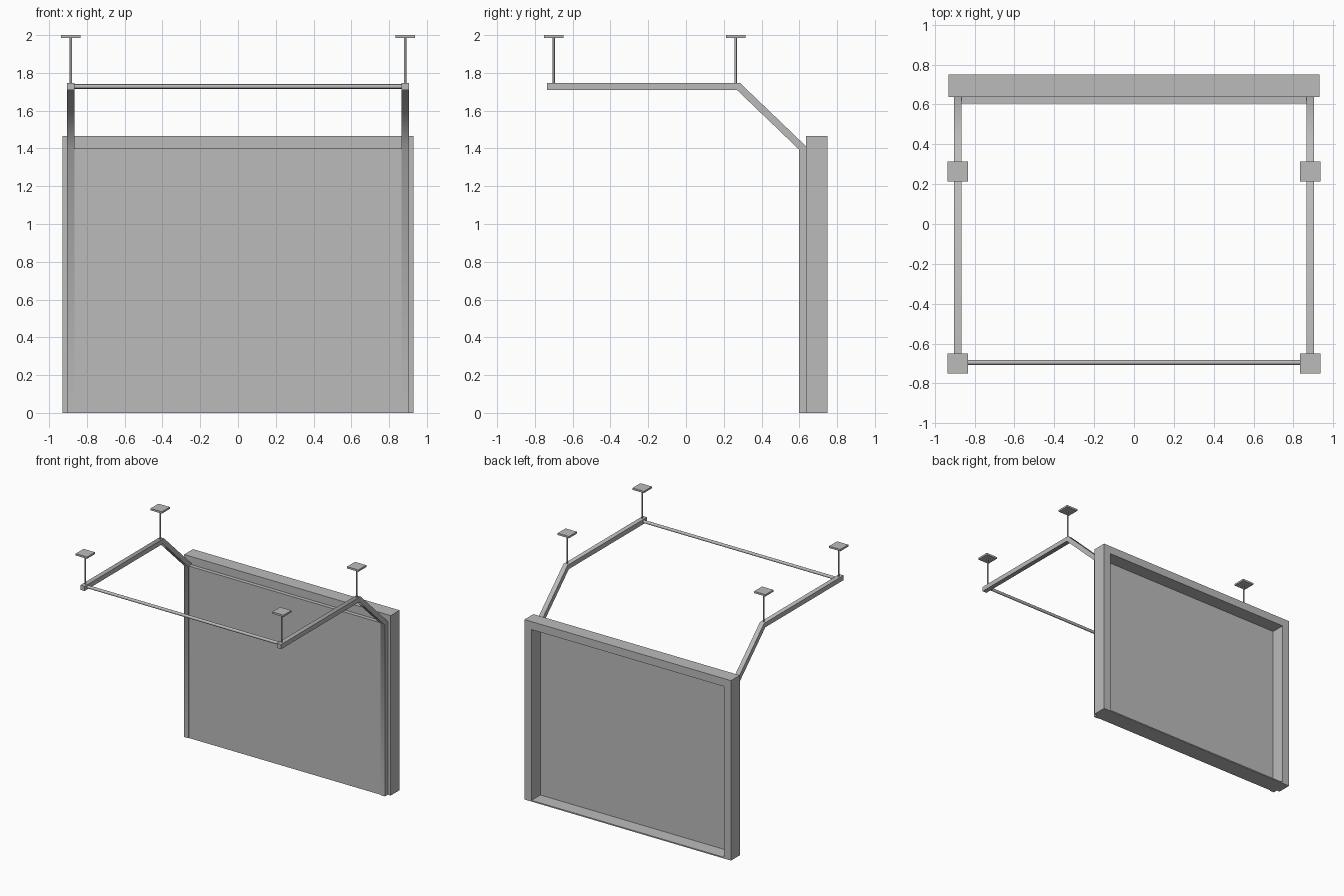
import bpy, bmesh, math
from mathutils import Vector

if "Cube" in bpy.data.objects:
    bpy.data.objects.remove(bpy.data.objects["Cube"])

grey = bpy.data.materials.new("light_grey")
grey.diffuse_color = (0.5, 0.5, 0.5, 1)
grey.use_nodes = True
grey.node_tree.nodes["Principled BSDF"].inputs["Base Color"].default_value = grey.diffuse_color


def finish(name, bm, smooth=None):
    bmesh.ops.recalc_face_normals(bm, faces=bm.faces)
    me = bpy.data.meshes.new(name)
    bm.to_mesh(me)
    bm.free()
    me.materials.append(grey)
    ob = bpy.data.objects.new(name, me)
    bpy.context.collection.objects.link(ob)
    if smooth:
        bpy.ops.object.select_all(action='DESELECT')
        ob.select_set(True)
        bpy.context.view_layer.objects.active = ob
        bpy.ops.object.shade_smooth_by_angle(angle=math.radians(smooth))
    return ob


def box(name, lo, hi):
    bm = bmesh.new()
    bmesh.ops.create_cube(bm, size=1)
    for v in bm.verts:
        v.co = [(a + b) / 2 + c * (b - a) for a, b, c in zip(lo, hi, v.co)]
    return finish(name, bm)


def rod(name, a, b, r, sides=16):
    a, b = Vector(a), Vector(b)
    bm = bmesh.new()
    bmesh.ops.create_cone(bm, cap_ends=True, segments=sides, radius1=r, radius2=r,
                          depth=(b - a).length)
    turn = (b - a).to_track_quat('Z', 'Y')
    for v in bm.verts:
        v.co = turn @ v.co + (a + b) / 2
    return finish(name, bm, 40)


def track(name, x, half=0.019):
    # square rail swept along a bent side path with mitred corners
    path = [Vector(p) for p in ((-0.737, 1.728), (0.278, 1.728), (0.618, 1.402), (0.618, 0))]
    bm = bmesh.new()
    rings = []
    for i, p in enumerate(path):
        d0 = (path[max(i, 1)] - path[max(i, 1) - 1]).normalized()
        j = min(i, len(path) - 2)
        d1 = (path[j + 1] - path[j]).normalized()
        n0, n1 = Vector((-d0.y, d0.x)), Vector((-d1.y, d1.x))
        m = (n0 + n1).normalized()
        m *= half / m.dot(n0)
        rings.append([bm.verts.new((x + sx * half, p.x + s * m.x, p.y + s * m.y))
                      for sx, s in ((-1, -1), (1, -1), (1, 1), (-1, 1))])
    for r, q in zip(rings, rings[1:]):
        for k in range(4):
            bm.faces.new((r[k], r[(k + 1) % 4], q[(k + 1) % 4], q[k]))
    bm.faces.new(rings[0])
    bm.faces.new(rings[-1])
    return finish(name, bm, 60)


# door frame: jambs, header and thin sill
for side, s in (("left", -1), ("right", 1)):
    xs = sorted((s * 0.866, s * 0.93))
    box(side + "_jamb", (xs[0], 0.636, 0), (xs[1], 0.75, 1.465))
box("header", (-0.866, 0.636, 1.40), (0.866, 0.75, 1.465))
box("sill", (-0.866, 0.605, 0), (0.866, 0.75, 0.01))

# door panel between the rails
box("door_panel", (-0.866, 0.605, 0.01), (0.866, 0.636, 1.40))

# rails with ceiling hangers
for side, s in (("left", -1), ("right", 1)):
    x = s * 0.885
    track(side + "_track", x)
    for end, y in (("front", -0.70), ("rear", 0.263)):
        rod(f"{side}_{end}_hanger_rod", (x, y, 1.74), (x, y, 1.99), 0.006)
        box(f"{side}_{end}_ceiling_plate", (x - 0.051, y - 0.051, 1.985), (x + 0.051, y + 0.051, 2.0))

# cross bar joining the rail ends
rod("cross_bar", (-0.87, -0.695, 1.728), (0.87, -0.695, 1.728), 0.012)
